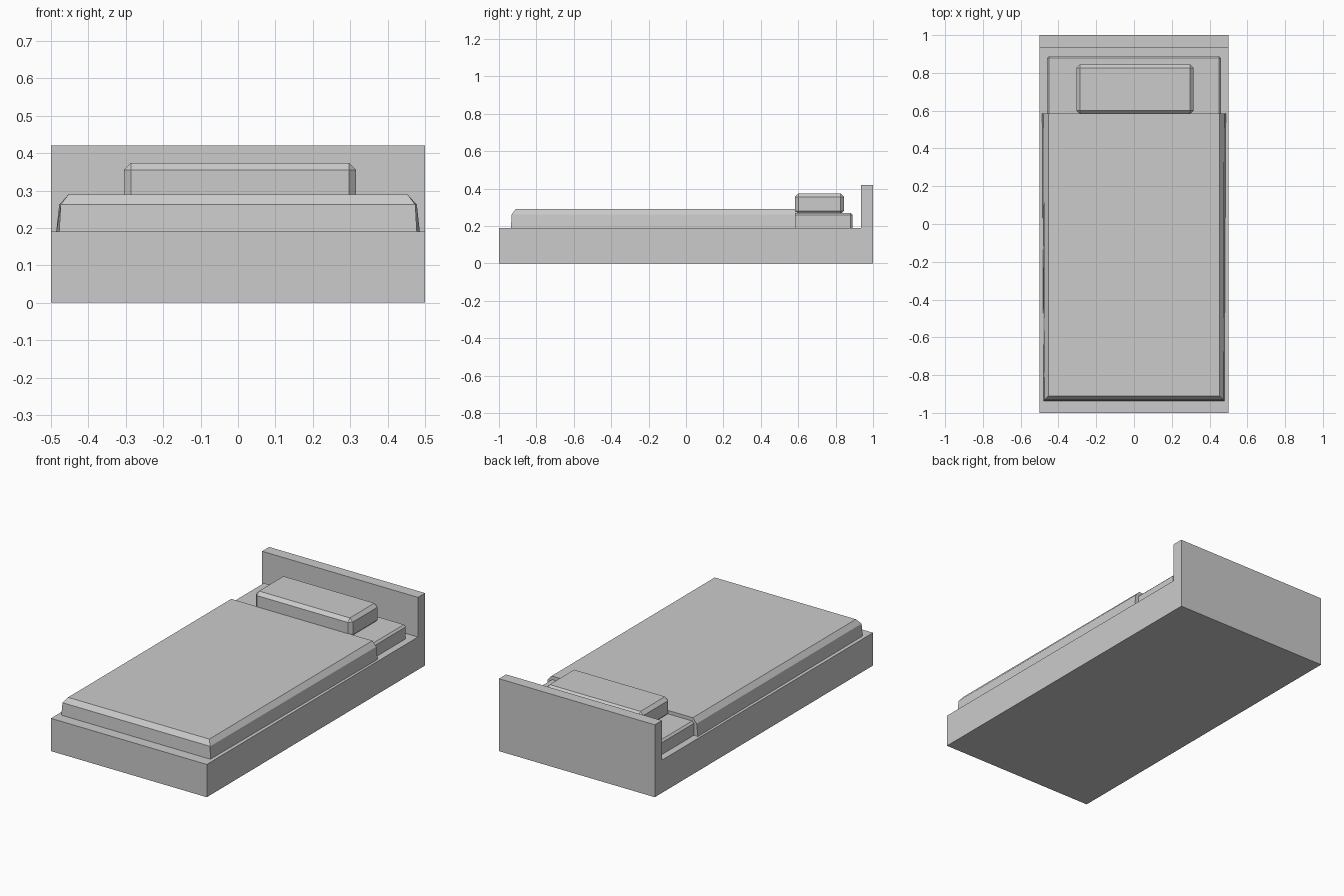
import bpy, bmesh

if "Cube" in bpy.data.objects:
    bpy.data.objects.remove(bpy.data.objects["Cube"])


def make_object(name, bm):
    bmesh.ops.recalc_face_normals(bm, faces=bm.faces[:])
    mesh = bpy.data.meshes.new(name)
    bm.to_mesh(mesh)
    bm.free()
    obj = bpy.data.objects.new(name, mesh)
    bpy.context.collection.objects.link(obj)
    return obj


def loft(name, rings):
    """Closed solid through matching rings of points."""
    bm = bmesh.new()
    loops = [[bm.verts.new(p) for p in ring] for ring in rings]
    for a, b in zip(loops, loops[1:]):
        for i in range(len(a)):
            j = (i + 1) % len(a)
            bm.faces.new((a[i], a[j], b[j], b[i]))
    bm.faces.new(loops[0][::-1])
    bm.faces.new(loops[-1])
    return make_object(name, bm)


def chamfered_box(name, lo, hi, width):
    bm = bmesh.new()
    bmesh.ops.create_cube(bm, size=1)
    for v in bm.verts:
        v.co = [(a + b) / 2 + c * (b - a) for a, b, c in zip(lo, hi, v.co)]
    if width:
        bmesh.ops.bevel(bm, geom=bm.edges[:], offset=width, segments=1,
                        affect='EDGES', profile=0.5)
    return make_object(name, bm)


# Frame and headboard: one L-shaped side profile extruded across the width
profile = [(-1, 0), (1, 0), (1, 0.42), (0.935, 0.42), (0.935, 0.19), (-1, 0.19)]
loft("frame_and_headboard", [[(x, y, z) for y, z in profile] for x in (-0.5, 0.5)])

# Mattress, slightly sunk into the frame
chamfered_box("mattress", (-0.46, -0.90, 0.17), (0.46, 0.89, 0.27), 0.011)

# Pillow
chamfered_box("pillow", (-0.305, 0.582, 0.262), (0.316, 0.845, 0.374), 0.019)

# Blanket: flared hem, chamfer line and flat top, each (foot x, head x, foot y, z)
levels = [(0.478, 0.486, -0.936, 0.19),
          (0.474, 0.478, -0.932, 0.262),
          (0.453, 0.453, -0.910, 0.29)]
loft("blanket", [[(-f, y, z), (f, y, z), (h, 0.585, z), (-h, 0.585, z)]
                 for f, h, y, z in levels])
